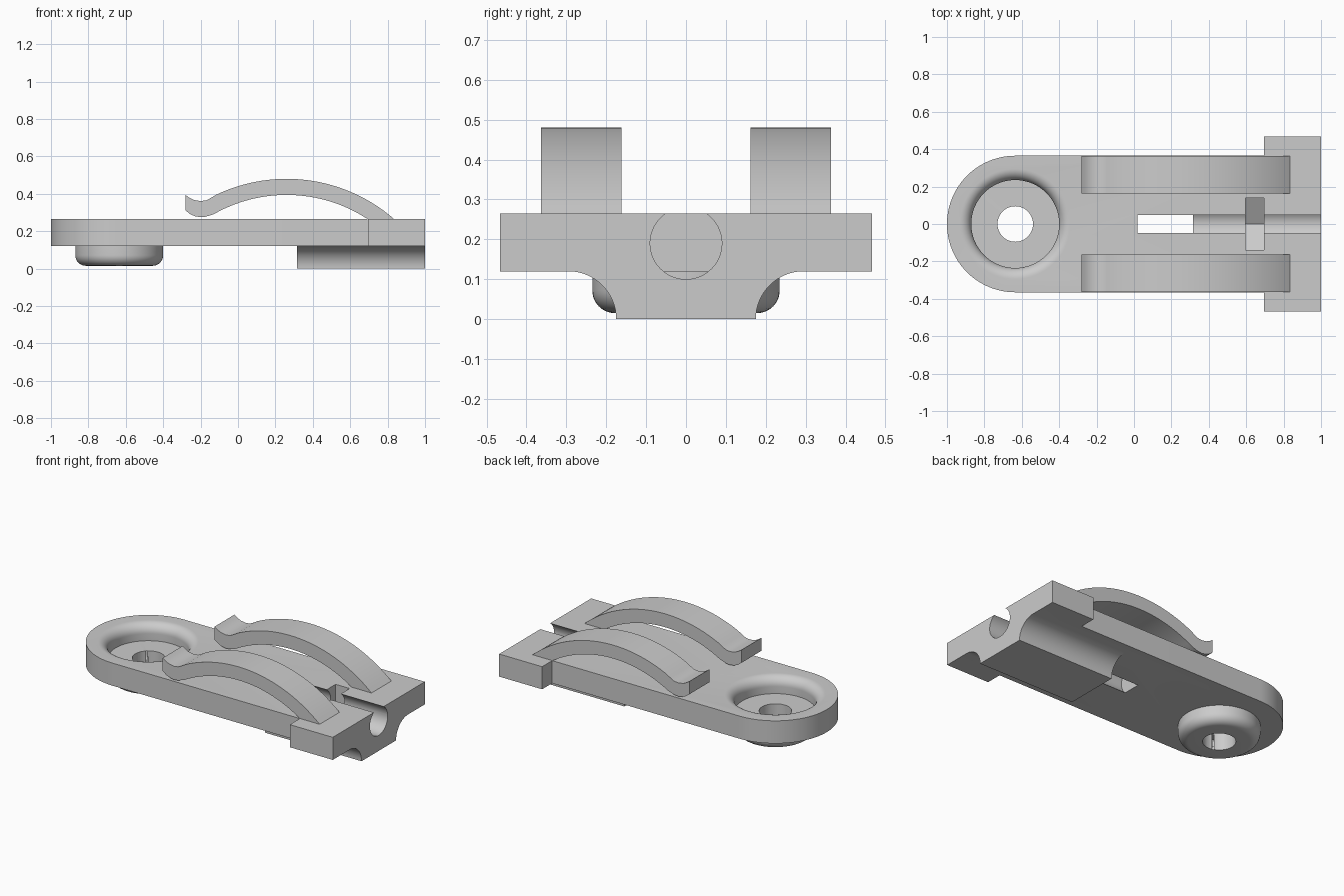
import bpy, bmesh
from math import sin, cos, pi, sqrt, radians
from mathutils import Vector

cube = bpy.data.objects.get("Cube")
if cube:
    bpy.data.objects.remove(cube, do_unlink=True)

grey = bpy.data.materials.new("light_grey")
grey.use_nodes = True
colour = (0.6, 0.6, 0.6, 1)
grey.diffuse_color = colour
grey.node_tree.nodes["Principled BSDF"].inputs["Base Color"].default_value = colour

TOP, BOTTOM = 0.265, 0.12      # plate faces
EYE = -0.635                   # x of the dished eye
BORE_Z = 0.19


def arc(cx, cy, r, a0, a1, n):
    """Points on an arc, angles in degrees."""
    steps = [radians(a0 + (a1 - a0) * i / n) for i in range(n + 1)]
    return [(cx + r * cos(a), cy + r * sin(a)) for a in steps]


def finish(name, bm):
    bmesh.ops.recalc_face_normals(bm, faces=bm.faces)
    mesh = bpy.data.meshes.new(name)
    bm.to_mesh(mesh)
    bm.free()
    mesh.materials.append(grey)
    obj = bpy.data.objects.new(name, mesh)
    bpy.context.collection.objects.link(obj)
    return obj


def prism(name, points, axis, lo, hi):
    """Extrude a 2D outline along an axis from lo to hi."""
    place = {"x": lambda a, b: (lo, a, b),
             "y": lambda a, b: (a, lo, b),
             "z": lambda a, b: (a, b, lo)}[axis]
    bm = bmesh.new()
    face = bm.faces.new([bm.verts.new(place(*p)) for p in points])
    new = bmesh.ops.extrude_face_region(bm, geom=[face])["geom"]
    shift = Vector([hi - lo if axis == k else 0 for k in "xyz"])
    bmesh.ops.translate(bm, vec=shift, verts=[v for v in new if isinstance(v, bmesh.types.BMVert)])
    return finish(name, bm)


def lathe(name, profile, n=64):
    """Revolve an (r, z) profile about the eye; both ends lie on the axis."""
    bm = bmesh.new()
    verts = [bm.verts.new((EYE + r, 0, z)) for r, z in profile]
    edges = [bm.edges.new(pair) for pair in zip(verts, verts[1:])]
    bmesh.ops.spin(bm, geom=verts + edges, cent=(EYE, 0, 0), axis=(0, 0, 1),
                   angle=2 * pi, steps=n, use_duplicate=False)
    bmesh.ops.remove_doubles(bm, verts=bm.verts, dist=1e-4)
    return finish(name, bm)


def activate(obj):
    bpy.ops.object.select_all(action="DESELECT")
    obj.select_set(True)
    bpy.context.view_layer.objects.active = obj


def combine(target, tool, operation):
    activate(target)
    mod = target.modifiers.new("cut", "BOOLEAN")
    mod.operation, mod.solver, mod.object = operation, "EXACT", tool
    bpy.ops.object.modifier_apply(modifier=mod.name)
    bpy.data.objects.remove(tool, do_unlink=True)


# Plate with rounded end and wide crossbar
outline = arc(EYE, 0, 0.365, 90, 270, 48)
outline += [(0.695, -0.365), (0.695, -0.467), (1, -0.467),
            (1, 0.467), (0.695, 0.467), (0.695, 0.365)]
body = prism("clamp_body", outline, "z", BOTTOM, TOP)

# Flared block under the clamp end
half = arc(0.295, 0, 0.12, 180, 90, 16) + [(0.295, 0.2)]
block = prism("under_block", half + [(-y, z) for y, z in reversed(half)], "x", 0.315, 1)
combine(body, block, "UNION")

# Round boss under the eye
boss = lathe("boss", [(0, 0.015)] + arc(0.178, 0.072, 0.057, -90, 0, 10)
             + [(0.235, 0.14), (0, 0.14)])
combine(body, boss, "UNION")

# Dish with rolled rim, and the eye hole
dish = lathe("dish", [(0, 0.16), (0.235, 0.16)] + arc(0.295, 0.205, 0.06, 180, 90, 10)
             + [(0.295, 0.35), (0, 0.35)])
combine(body, dish, "DIFFERENCE")
hole = lathe("eye_hole", [(0, -0.1), (0.095, -0.1), (0.095, 0.4), (0, 0.4)], 48)
combine(body, hole, "DIFFERENCE")

# Lengthwise bore, breaking through the plate as a slot
bore = prism("bore", arc(0, BORE_Z, 0.09, 0, 360, 48)[:-1], "x", 0.018, 1.1)
combine(body, bore, "DIFFERENCE")

# Hexagonal nut pocket
pocket = prism("nut_pocket", arc(0, BORE_Z, 0.162, -90, 270, 6)[:-1], "x", 0.595, 0.695)
combine(body, pocket, "DIFFERENCE")

# Bowed spring arms with an upturned tip
def bow(radius, x0, x1, n=28):
    xs = [x0 + (x1 - x0) * i / n for i in range(n + 1)]
    return [(x, 0.48 - 0.876 + sqrt(radius ** 2 - (x - 0.26) ** 2)) for x in xs]

upper_tip = [(-0.28, 0.393), (-0.26, 0.379), (-0.235, 0.367), (-0.2, 0.361),
             (-0.17, 0.365), (-0.145, 0.378)]
lower_tip = [(-0.155, 0.283), (-0.175, 0.277), (-0.2, 0.275), (-0.23, 0.28),
             (-0.255, 0.291), (-0.28, 0.31)]
arm = upper_tip + bow(0.876, -0.115, 0.845) + bow(0.79, 0.71, -0.13) + lower_tip
parts = [body]
for side, lo, hi in (("left", 0.162, 0.364), ("right", -0.364, -0.162)):
    parts.append(prism("spring_arm_" + side, arm, "y", lo, hi))

for obj in parts:
    activate(obj)
    bpy.ops.object.shade_smooth_by_angle(angle=radians(30))
